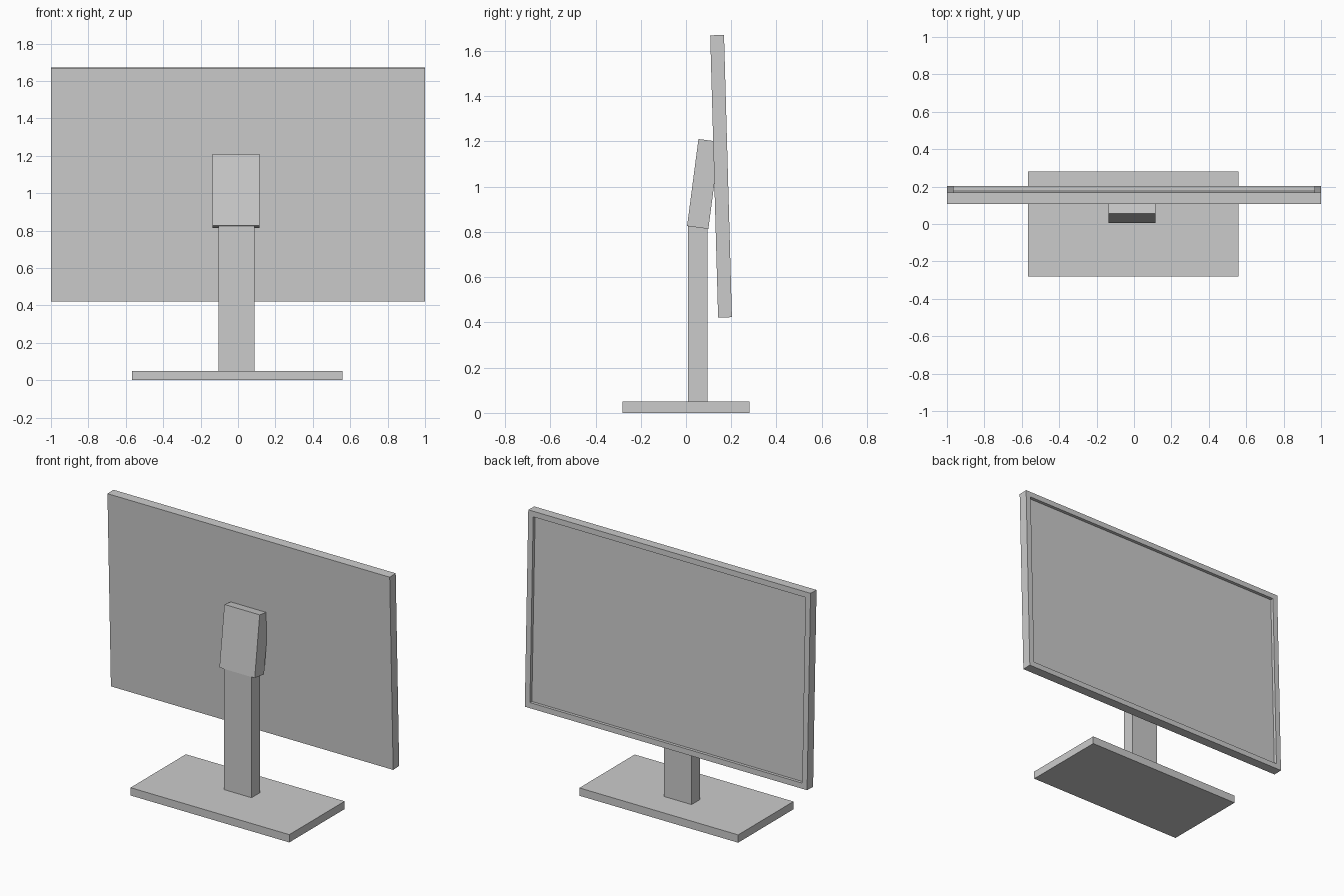
import bpy
import bmesh
from mathutils import Matrix, Vector

if "Cube" in bpy.data.objects:
    bpy.data.objects.remove(bpy.data.objects["Cube"])


def box(name, size, center, tilt=0.0, bezel=0.0, recess=0.0):
    """Box tilted about x; optionally with a recessed panel in its +y face."""
    bm = bmesh.new()
    bmesh.ops.create_cube(bm, size=1.0, matrix=Matrix.Diagonal((*size, 1.0)))
    if bezel:
        bm.normal_update()
        panel = max(bm.faces, key=lambda f: f.normal.y)
        bmesh.ops.inset_region(bm, faces=[panel], thickness=bezel)
        # straight recess walls behind the bezel
        bmesh.ops.inset_region(bm, faces=[panel], thickness=0.0001)
        bmesh.ops.translate(bm, verts=panel.verts, vec=Vector((0, -recess, 0)))
    mesh = bpy.data.meshes.new(name)
    bm.to_mesh(mesh)
    bm.free()
    obj = bpy.data.objects.new(name, mesh)
    obj.location = center
    obj.rotation_euler.x = tilt
    bpy.context.collection.objects.link(obj)
    return obj


# Flat foot and upright post
box("base", (1.125, 0.56, 0.05), (-0.003, 0, 0.025))
box("post", (0.195, 0.085, 0.80), (-0.008, 0.052, 0.445))

# Tilted bracket joining the post to the screen back
box("mount_bracket", (0.25, 0.095, 0.388), (-0.01, 0.077, 1.012), tilt=-0.13)

# Screen housing with bezel and sunken display
box("screen", (2.0, 0.061, 1.248), (0, 0.155, 1.046), tilt=0.028,
    bezel=0.05, recess=0.02)
